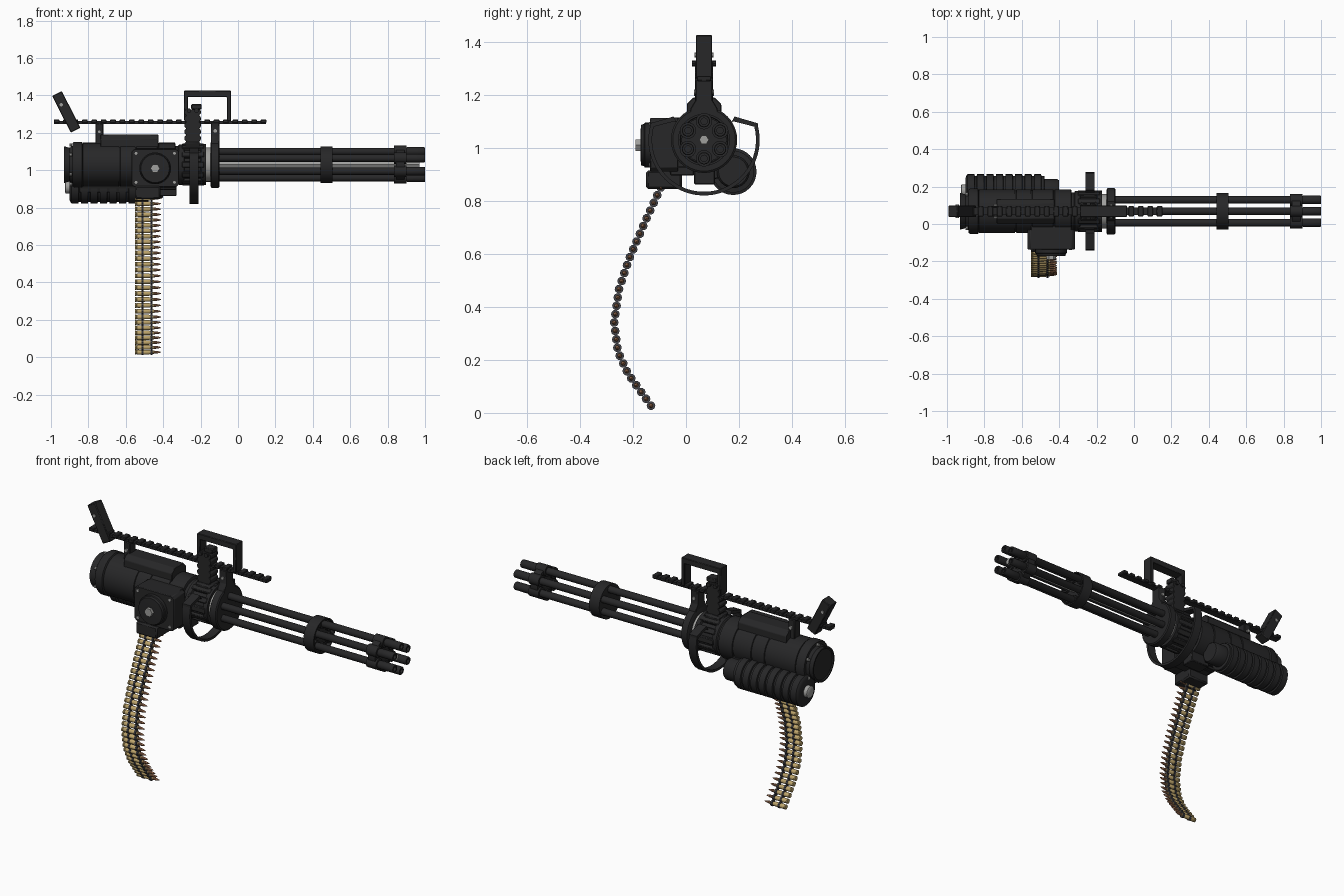
import bpy, bmesh, math
from mathutils import Matrix, Vector

if "Cube" in bpy.data.objects:
    bpy.data.objects.remove(bpy.data.objects["Cube"])

CY, CZ = 0.068, 1.03   # barrel axis (y, z)


def material(name, rgb):
    m = bpy.data.materials.new(name)
    m.diffuse_color = (*rgb, 1)
    m.use_nodes = True
    m.node_tree.nodes["Principled BSDF"].inputs["Base Color"].default_value = m.diffuse_color
    return m


DARK = material("dark_metal", (0.02, 0.02, 0.021))
STEEL = material("steel", (0.35, 0.35, 0.34))
BRASS = material("brass", (0.52, 0.38, 0.15))
COPPER = material("copper", (0.36, 0.17, 0.09))
LINK = material("link_metal", (0.06, 0.06, 0.07))


def finish(bm, name, mat, loc=(0, 0, 0), bevel=0):
    bmesh.ops.recalc_face_normals(bm, faces=bm.faces[:])
    me = bpy.data.meshes.new(name)
    bm.to_mesh(me)
    bm.free()
    me.materials.append(mat)
    ob = bpy.data.objects.new(name, me)
    ob.location = loc
    bpy.context.collection.objects.link(ob)
    if bevel:
        b = ob.modifiers.new("bevel", 'BEVEL')
        b.width, b.segments, b.limit_method = bevel, 1, 'ANGLE'
    return ob


def lathe(name, prof, y=CY, z=CZ, seg=32, mat=DARK, axis='X'):
    """Capped turned shape, profile = (distance along axis, radius)."""
    bm = bmesh.new()
    rings = []
    for a, r in prof:
        ring = []
        for i in range(seg):
            t = 2 * math.pi * i / seg
            c, s = r * math.cos(t), r * math.sin(t)
            ring.append(bm.verts.new((a, c, s) if axis == 'X' else (c, a, s)))
        rings.append(ring)
    for p, q in zip(rings, rings[1:]):
        for i in range(seg):
            j = (i + 1) % seg
            bm.faces.new((p[i], p[j], q[j], q[i]))
    bm.faces.new(rings[0])
    bm.faces.new(rings[-1])
    return finish(bm, name, mat, (0, y, z) if axis == 'X' else (y, 0, z))


def box(name, x, y, z, mat=DARK, bevel=0.004, rot=None):
    """Box from (min, max) ranges, optional rotation about its centre."""
    bm = bmesh.new()
    bmesh.ops.create_cube(bm, size=1)
    bmesh.ops.scale(bm, vec=(x[1] - x[0], y[1] - y[0], z[1] - z[0]), verts=bm.verts)
    ob = finish(bm, name, mat, (sum(x) / 2, sum(y) / 2, sum(z) / 2), bevel)
    if rot:
        ob.rotation_euler = rot
    return ob


def prism(name, pts, axis, lo, hi, mat=DARK, bevel=0.003):
    """Extrude an outline: (x,z) along y, or (y,z) along x."""
    bm = bmesh.new()
    put = (lambda p, d: (p[0], d, p[1])) if axis == 'Y' else (lambda p, d: (d, p[0], p[1]))
    a = [bm.verts.new(put(p, lo)) for p in pts]
    b = [bm.verts.new(put(p, hi)) for p in pts]
    bm.faces.new(a)
    bm.faces.new(b)
    for i in range(len(pts)):
        j = (i + 1) % len(pts)
        bm.faces.new((a[i], a[j], b[j], b[i]))
    return finish(bm, name, mat, bevel=bevel)


def mid(w):
    return (CY - w / 2, CY + w / 2)


# Barrel cluster
for i in range(6):
    t = math.radians(90 + 60 * i)
    y, z = CY + 0.07 * math.cos(t), CZ + 0.07 * math.sin(t)
    lathe(f"barrel_{i}", [(-0.2, .02), (.9, .02), (.905, .023), (.995, .023), (1, .021),
                          (1, .012), (.95, .012)], y, z, 16)
    lathe(f"muzzle_collar_{i}", [(.835, .031), (.9, .031)], y, z, 16)
    lathe(f"mid_collar_{i}", [(.445, .028), (.5, .028)], y, z, 16)
lathe("muzzle_clamp", [(.845, .085), (.89, .085)], seg=24)
lathe("mid_clamp", [(.44, .09), (.44, .098), (.505, .098), (.505, .09), (.485, .088)])
lathe("centre_shaft", [(-.2, .018), (.97, .018)], seg=6, mat=STEEL)

# Main housing
lathe("rear_cap", [(-.925, .085), (-.93, .09), (-.93, .098), (-.9, .09), (-.885, .1), (-.885, .115),
                   (-.875, .122), (-.835, .122), (-.83, .114)], seg=40)
prof = [(-.84, .112)]
for a, b in ((-.83, -.635), (-.63, -.55), (-.545, -.43), (-.425, -.335)):
    prof += [(a, .112), (a + .002, .117), (b - .002, .117), (b, .112)]
lathe("main_housing", prof, seg=40)
lathe("front_housing", [(-.34, .1), (-.32, .1), (-.315, .108), (-.29, .108), (-.285, .097),
                        (-.2, .097), (-.195, .11), (-.17, .11)], seg=40)
lathe("bearing", [(-.18, .092), (-.13, .092)], mat=STEEL)
lathe("front_ring", [(-.147, .115), (-.142, .125), (-.105, .125), (-.1, .118)], seg=40)
for i in range(12):
    t = 2 * math.pi * i / 12
    box(f"housing_slat_{i}", (-.3, -.18), (CY + .1 * math.cos(t) - .012, CY + .1 * math.cos(t) + .012),
        (CZ + .1 * math.sin(t) - .016, CZ + .1 * math.sin(t) + .016), rot=(t, 0, 0))
for i in range(6):
    t = math.radians(30 + 60 * i)
    lathe(f"rear_bolt_{i}", [(-.9, .009), (-.888, .009)], CY + .105 * math.cos(t),
          CZ + .105 * math.sin(t), 8, STEEL)

# Top cover, rail and posts
prism("top_cover", [(.003, 1.11), (.003, 1.165), (.028, 1.19), (.108, 1.19), (.133, 1.165),
                    (.133, 1.11)], 'X', -.735, -.425)
box("rear_rail_post", (-.762, -.72), mid(.055), (1.12, 1.252))
prism("front_rail_post", [(.012, 1.12), (.018, 1.15), (.036, 1.18), (.036, 1.255), (.1, 1.255),
                          (.1, 1.18), (.118, 1.15), (.124, 1.12)], 'X', -.145, -.1)
for n, x, z in (("rear", -.741, 1.205), ("front", -.122, 1.21)):
    lathe(f"{n}_post_bolt", [(CY - .038, .01), (CY + .038, .01)], x, z, 10, STEEL, 'Y')
box("rail_base", (-.985, .15), mid(.04), (1.248, 1.262), bevel=0)
for i in range(23):
    x = -.985 + i * .0503
    box(f"rail_tooth_{i}", (x, x + .03), mid(.054), (1.252, 1.271), bevel=.003)

# Carry handle
prism("carry_handle", [(-.29, 1.265), (-.29, 1.425), (-.038, 1.425), (-.038, 1.262), (-.06, 1.262),
                       (-.06, 1.392), (-.268, 1.392), (-.268, 1.265)], 'Y', CY - .031, CY + .031)

# Ribbed upright grip
left, right = [], []
for i in range(6):
    z = 1.12 + i * .035
    left += [(-.278, z), (-.287, z + .008), (-.287, z + .024), (-.278, z + .031)]
    right += [(-.206, z), (-.199, z + .008), (-.199, z + .024), (-.206, z + .031)]
prism("upright_grip", left + right[::-1], 'Y', CY - .034, CY + .034)
box("grip_head", (-.25, -.195), mid(.05), (1.325, 1.353))
for i, x in enumerate((-.262, -.222)):
    lathe(f"grip_bolt_{i}", [(CY - .045, .012), (CY + .045, .012)], x, 1.318, 10, DARK, 'Y')
box("grip_foot", (-.29, -.195), mid(.1), (1.1, 1.15), bevel=.01)

# Tilted rear grip plate
box("rear_sight_plate", (-.947, -.889), mid(.062), (1.202, 1.422), rot=(0, math.radians(-27), 0))
lathe("sight_pivot", [(CY - .035, .009), (CY + .035, .009)], -.945, 1.35, 10, STEEL, 'Y')

# Hand guard hoop under the housing
arc = [math.radians(a) for a in range(15, -196, -6)]
outer = [(CY + .21 * math.cos(a), CZ + .21 * math.sin(a)) for a in arc]
inner = [(CY + .196 * math.cos(a), CZ + .196 * math.sin(a)) for a in arc]
prism("guard_hoop", outer + inner[::-1], 'X', -.26, -.21, bevel=0)
for n, s in (("left", -1), ("right", 1)):
    prism(f"guard_strap_{n}", [(CY + s * .204, 1.076), (CY + s * .204, 1.092), (CY + s * .115, 1.118),
                               (CY + s * .1, 1.09), (CY + s * .11, 1.1)], 'X', -.26, -.21, bevel=0)

# Ammunition feeder
prism("feeder_body", [(-.03, .9), (-.132, .93), (-.132, 1.09), (-.11, 1.11), (-.03, 1.115),
                      (.05, 1.1), (.05, .9)], 'X', -.55, -.335)
prism("feeder_plate", [(-.57, .925), (-.555, .91), (-.33, .91), (-.315, .925), (-.315, 1.1),
                       (-.33, 1.113), (-.555, 1.113), (-.57, 1.1)], 'Y', -.135, -.03)
lathe("feeder_disc", [(-.13, .085), (-.155, .085), (-.158, .08), (-.17, .076), (-.172, .035)],
      -.443, 1.01, 32, DARK, 'Y')
lathe("feeder_nut", [(-.15, .025), (-.19, .025)], -.443, 1.01, 6, STEEL, 'Y')
for i, (x, z) in enumerate(((-.545, .935), (-.34, .935), (-.545, 1.09), (-.34, 1.09))):
    lathe(f"feeder_bolt_{i}", [(-.13, .008), (-.14, .008)], x, z, 8, STEEL, 'Y')
box("feed_chute", (-.552, -.415), (-.15, -.015), (.845, .915), bevel=.008)
box("lower_bracket", (-.45, -.328), (.03, .11), (.862, .93))
box("feed_bridge", (-.54, -.33), (-.06, .03), (.895, .93))

# Ribbed drive motor
prof = [(-.9, .07), (-.895, .082)]
for i in range(8):
    x = -.89 + i * .051
    prof += [(x, .088), (x + .036, .088), (x + .039, .079), (x + .049, .079)]
prof += [(-.48, .079), (-.478, .062), (-.41, .062), (-.4, .055)]
lathe("drive_motor", prof, .178, .91)
lathe("motor_end_knob", [(-.925, .028), (-.921, .034), (-.89, .034)], .178, .91, 12, STEEL)
prism("motor_mount", [(.08, .93), (.1, .88), (.18, .9), (.17, 1.0)], 'X', -.85, -.42)

# Ammunition belt hanging in a curve
path = [Vector(p) for p in ((-.095, .85), (-.155, .72), (-.215, .58), (-.253, .466), (-.271, .34),
                            (-.257, .231), (-.219, .148), (-.132, .027))]
case = lathe("round_case", [(-.551, .010), (-.55, .0135), (-.543, .0135), (-.541, .011), (-.536, .0135),
                            (-.475, .0125), (-.465, .009), (-.45, .009)], 0, 0, 10, BRASS)
tip = lathe("round_tip", [(-.452, .0085), (-.435, .0075), (-.42, .0045), (-.411, .001)], 0, 0, 10, COPPER)
links = [lathe(f"belt_link_{k}", [(x, .0165), (x + .011, .0165)], 0, 0, 10, LINK)
         for k, x in enumerate((-.515, -.468))]
total = sum((b - a).length for a, b in zip(path, path[1:]))
COUNT = 29
for i in range(COUNT):
    d = total * i / (COUNT - 1)
    for a, b in zip(path, path[1:]):
        if d <= (b - a).length + 1e-6:
            p = a.lerp(b, d / (b - a).length)
            break
        d -= (b - a).length
    for part in [case, tip] + links:
        ob = part if i == 0 else part.copy()
        if i:
            bpy.context.collection.objects.link(ob)
        ob.location = (0, p.x, max(p.y, .0166))

# Smooth shading with crisp edges
bpy.ops.object.select_all(action='SELECT')
bpy.context.view_layer.objects.active = case
bpy.ops.object.shade_smooth_by_angle(angle=math.radians(35))
